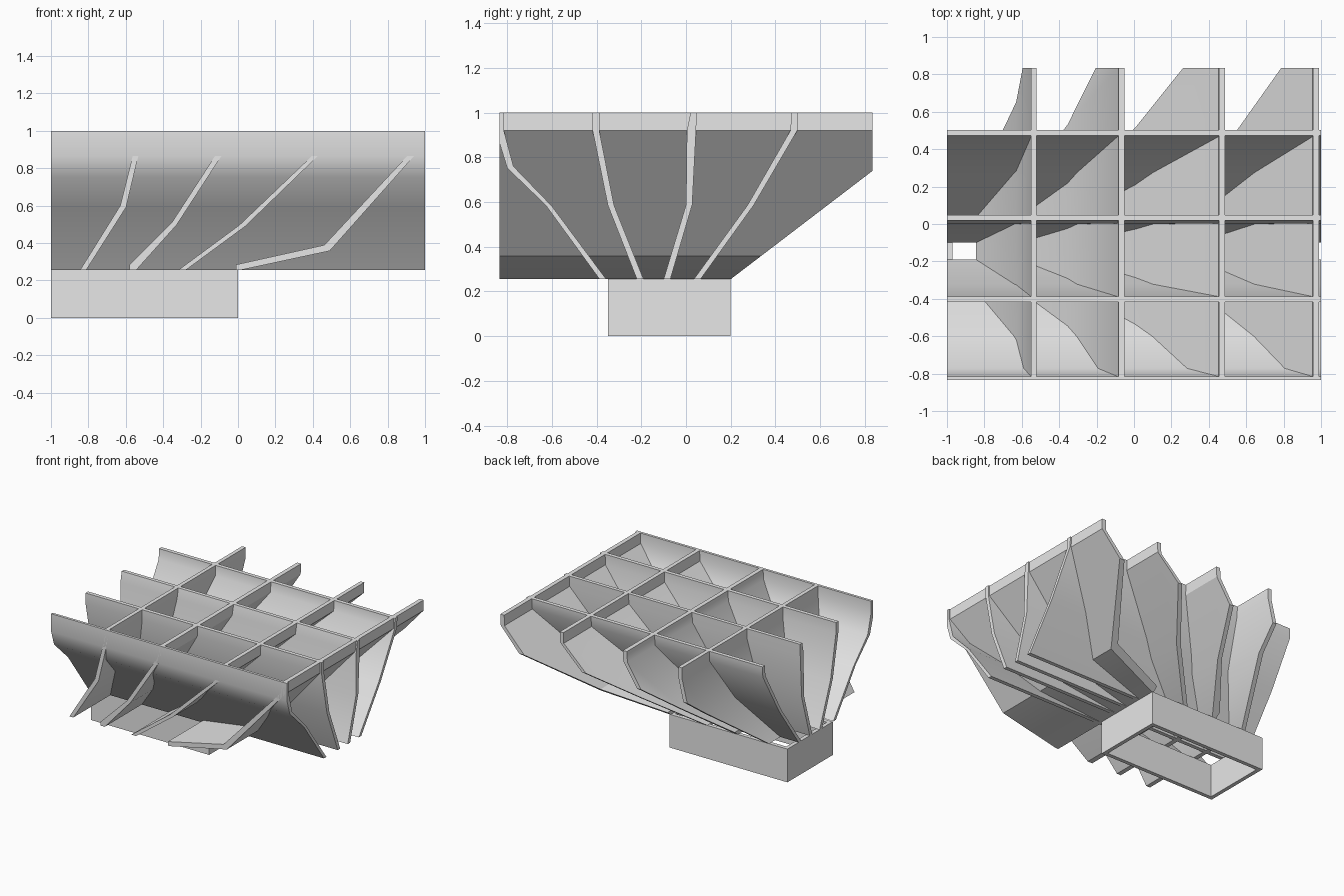
import bpy, bmesh, math
from mathutils import Vector

if "Cube" in bpy.data.objects:
    bpy.data.objects.remove(bpy.data.objects["Cube"])

grey = bpy.data.materials.new("plain grey")
grey.diffuse_color = (0.8, 0.8, 0.8, 1)
grey.use_nodes = True
grey.node_tree.nodes["Principled BSDF"].inputs["Base Color"].default_value = grey.diffuse_color

BOT, TOP, HALF_Y = 0.255, 1.0, 0.835


def finish(bm, name):
    bmesh.ops.recalc_face_normals(bm, faces=bm.faces)
    mesh = bpy.data.meshes.new(name)
    bm.to_mesh(mesh)
    bm.free()
    mesh.materials.append(grey)
    obj = bpy.data.objects.new(name, mesh)
    bpy.context.collection.objects.link(obj)
    bpy.ops.object.select_all(action='DESELECT')
    obj.select_set(True)
    bpy.context.view_layer.objects.active = obj
    bpy.ops.object.shade_smooth_by_angle(angle=math.radians(30))
    return obj


def rib(name, left, right, along_x, half, slant=False):
    """Extrude a bent strip profile lengthways, optionally trimming its back."""
    outline = left + right[::-1]
    bm = bmesh.new()
    rings = []
    for e in (-half, half):
        rings.append([bm.verts.new((e, p, z) if along_x else (p, e, z))
                      for p, z in outline])
    n = len(outline)
    for i in range(n):
        j = (i + 1) % n
        bm.faces.new((rings[0][i], rings[0][j], rings[1][j], rings[1][i]))
    bm.faces.new(rings[0])
    bm.faces.new(rings[1])
    if slant:
        bmesh.ops.bisect_plane(
            bm, geom=bm.verts[:] + bm.edges[:] + bm.faces[:],
            plane_co=Vector((0, 0.2, BOT)),
            plane_no=Vector((0, 0.485, -0.635)).normalized(), clear_outer=True)
        bmesh.ops.holes_fill(
            bm, edges=[e for e in bm.edges if e.is_boundary], sides=0)
    return finish(bm, name)


# Lengthwise ribs: (y, z) profiles, front to back
long_ribs = [
    ([(-.835, TOP), (-.835, .865), (-.80, .752), (-.628, .586), (-.387, BOT)],
     [(-.815, TOP), (-.815, .92), (-.772, .76), (-.60, .582), (-.357, BOT)]),
    ([(-.418, TOP), (-.418, .92), (-.35, .586), (-.22, BOT)],
     [(-.388, TOP), (-.388, .92), (-.322, .586), (-.19, BOT)]),
    ([(.02, TOP), (.004, .92), (0, .588), (-.10, BOT)],
     [(.048, TOP), (.045, .92), (.028, .588), (-.07, BOT)]),
    ([(.472, TOP), (.467, .92), (.275, .586), (.035, BOT)],
     [(.502, TOP), (.498, .92), (.303, .586), (.065, BOT)]),
]
for i, (l, r) in enumerate(long_ribs):
    rib(f"long_rib_{i + 1}", l, r, True, 1.0)

# Cross ribs: (x, z) profiles, left to right, trimmed by a slope at the back
cross_ribs = [
    ([(-.55, TOP), (-.55, .92), (-.63, .60), (-.845, BOT)],
     [(-.52, TOP), (-.52, .92), (-.598, .592), (-.812, BOT)]),
    ([(-.083, TOP), (-.088, .92), (-.355, .508), (-.58, .285), (-.58, BOT)],
     [(-.05, TOP), (-.053, .92), (-.328, .497), (-.545, BOT)]),
    ([(.455, TOP), (.452, .92), (.008, .497), (-.32, BOT)],
     [(.486, TOP), (.484, .92), (.038, .489), (-.28, BOT)]),
    ([(.957, TOP), (.955, .92), (.462, .39), (-.01, .285), (-.01, BOT)],
     [(.99, TOP), (.99, .92), (.49, .358), (.01, BOT)]),
]
for i, (l, r) in enumerate(cross_ribs):
    rib(f"cross_rib_{i + 1}", l, r, False, HALF_Y, slant=True)

# Base: rectangular frame, open above and below
bm = bmesh.new()
loops = []
for inset, z in ((0, 0), (0, BOT), (.03, BOT), (.03, 0)):
    x0, x1, y0, y1 = -1 + inset, -inset, -.35 + inset, .2 - inset
    loops.append([bm.verts.new((x, y, z))
                  for x, y in ((x0, y0), (x1, y0), (x1, y1), (x0, y1))])
for k in range(4):
    a, b = loops[k], loops[(k + 1) % 4]
    for i in range(4):
        j = (i + 1) % 4
        bm.faces.new((a[i], a[j], b[j], b[i]))
finish(bm, "base_frame")
